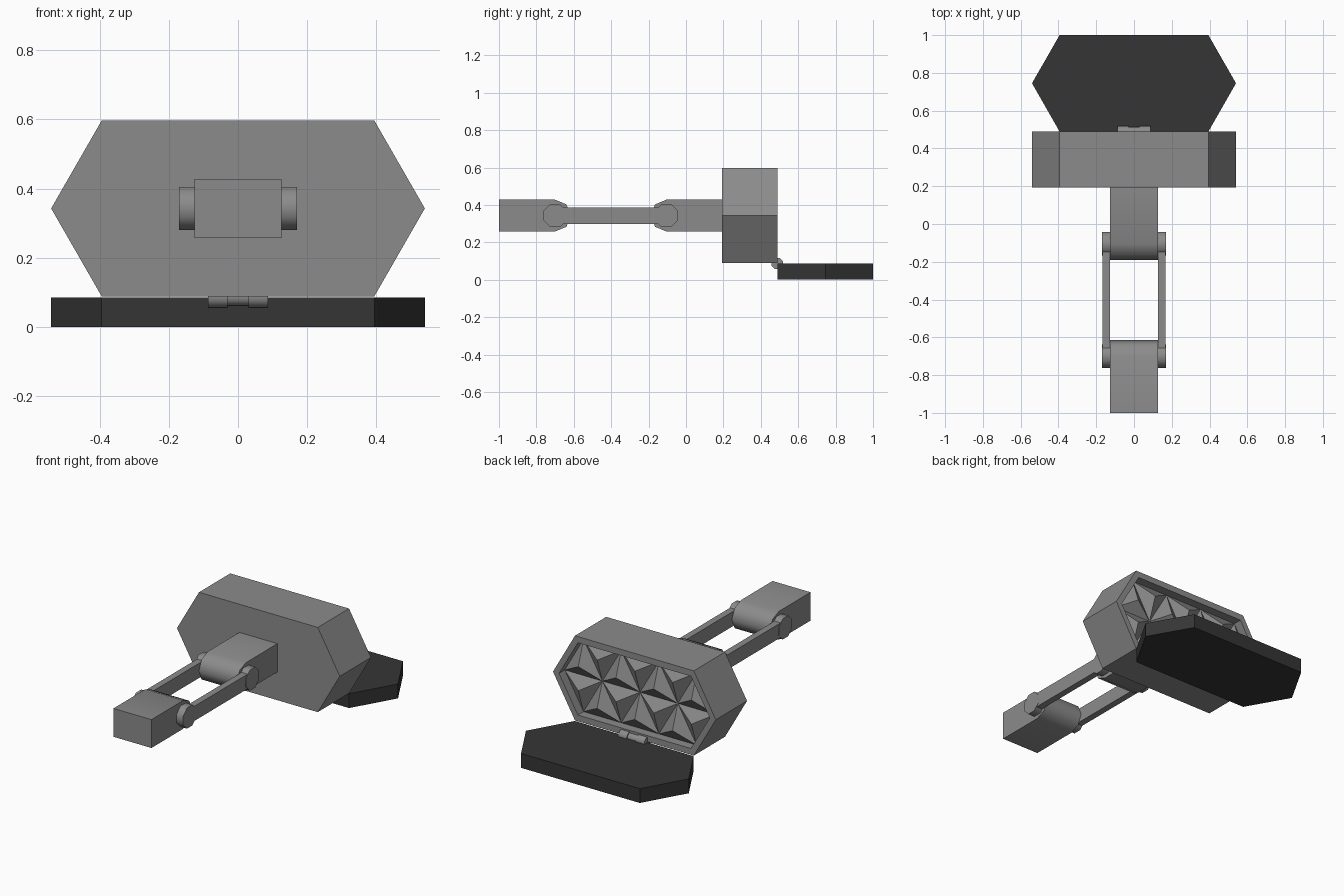
import bpy, bmesh, math
from mathutils import Vector

if "Cube" in bpy.data.objects:
    bpy.data.objects.remove(bpy.data.objects["Cube"])


def material(name, value):
    m = bpy.data.materials.new(name)
    m.diffuse_color = (value, value, value, 1)
    m.use_nodes = True
    m.node_tree.nodes["Principled BSDF"].inputs["Base Color"].default_value = m.diffuse_color
    return m


GREY = material("mid grey", 0.26)
DARK = material("charcoal", 0.036)
CZ = 0.343                      # height of the arm and case centre


def finish(name, bm, mat, smooth=False, recalc=True):
    if recalc:
        bmesh.ops.recalc_face_normals(bm, faces=bm.faces[:])
    me = bpy.data.meshes.new(name)
    bm.to_mesh(me)
    bm.free()
    me.materials.append(mat)
    ob = bpy.data.objects.new(name, me)
    bpy.context.collection.objects.link(ob)
    if smooth:
        bpy.ops.object.select_all(action='DESELECT')
        ob.select_set(True)
        bpy.context.view_layer.objects.active = ob
        bpy.ops.object.shade_smooth_by_angle(angle=math.radians(50))
    return ob


def loft(name, loops, mat, smooth=False):
    """Bridge equal-sized point loops and cap both ends."""
    bm = bmesh.new()
    rings = [[bm.verts.new(p) for p in loop] for loop in loops]
    n = len(rings[0])
    for a, b in zip(rings, rings[1:]):
        for i in range(n):
            j = (i + 1) % n
            bm.faces.new((a[i], a[j], b[j], b[i]))
    bm.faces.new(rings[0])
    bm.faces.new(rings[-1])
    return finish(name, bm, mat, smooth)


def extrude_x(name, profile, x0, x1, mat=GREY, smooth=False):
    """Extrude a (y, z) profile along x."""
    return loft(name, [[(x, y, z) for y, z in profile] for x in (x0, x1)], mat, smooth)


def octagon(y, z, r, turn=0.0):
    return [(y + r * math.cos(math.tau * i / 8 + turn),
             z + r * math.sin(math.tau * i / 8 + turn)) for i in range(8)]


def hexagon(tip, shoulder, half):
    return [(-tip, 0), (-shoulder, half), (shoulder, half),
            (tip, 0), (shoulder, -half), (-shoulder, -half)]


# Case: hexagonal box with a recessed back
S = 0.25                        # tile side
H = S * math.sqrt(3) / 2        # tile height
outer = hexagon(0.54, 0.394, 0.254)
inner = hexagon(2 * S, 1.5 * S, H)
FLOOR = 0.435
loft("case", [[(x, y, CZ + z) for x, z in prof] for prof, y in
              ((outer, 0.193), (outer, 0.489), (inner, 0.489), (inner, FLOOR - 0.005))], GREY)

# Reflector: two mirrored rows of triangular pyramids
bm = bmesh.new()
for side in (1, -1):
    tiles = [((-2 + i) * S, 0, H) for i in range(4)] + [((-1.5 + i) * S, H, 0) for i in range(3)]
    for x, base, tip in tiles:
        pts = [Vector((x, FLOOR, CZ + side * base)), Vector((x + S, FLOOR, CZ + side * base)),
               Vector((x + S / 2, FLOOR, CZ + side * tip))]
        apex = sum(pts, Vector()) / 3 + Vector((0, 0.05, 0))
        for i in range(3):
            f = bm.faces.new([bm.verts.new(p) for p in (pts[i], pts[(i + 1) % 3], apex)])
            f.normal_update()
            if f.normal.y < 0:
                f.normal_flip()
bmesh.ops.remove_doubles(bm, verts=bm.verts[:], dist=0.0005)
finish("reflector_pyramids", bm, GREY, recalc=False)

# Lid: folded down flat behind the case
loft("lid", [[(x, 0.745 + y, z) for x, y in hexagon(0.54, 0.394, 0.255)]
             for z in (0, 0.086)], DARK)

# Hinge: two knuckles and a thinner middle
for name, x0, x1, r in (("hinge_knuckle_left", -0.087, -0.03, 0.033),
                        ("hinge_middle", -0.03, 0.03, 0.027),
                        ("hinge_knuckle_right", 0.03, 0.087, 0.033)):
    extrude_x(name, octagon(0.488, 0.087, r, math.pi / 8), x0, x1, smooth=True)

# Arm blocks: square bars with a half-round end at the pivot
PIVOTS = (-0.70, -0.105)
R = 0.085
for name, pivot, back, d in (("outer_arm_block", PIVOTS[0], -1.0, 1),
                             ("inner_arm_block", PIVOTS[1], 0.195, -1)):
    prof = [(back, CZ - R), *[(pivot + d * R * math.cos(a), CZ + R * math.sin(a))
                              for a in [math.pi / 4 * k for k in range(-2, 3)]], (back, CZ + R)]
    extrude_x(name, prof, -0.126, 0.126, smooth=True)

# Links: side bars with octagonal pivot discs
for side, s in (("left", -1), ("right", 1)):
    b = 0.044
    extrude_x("link_bar_" + side, [(PIVOTS[0], CZ - b), (PIVOTS[1], CZ - b),
                                   (PIVOTS[1], CZ + b), (PIVOTS[0], CZ + b)],
              s * 0.128, s * 0.168)
    for end, pivot in zip(("outer", "inner"), PIVOTS):
        extrude_x(f"pivot_disc_{side}_{end}", octagon(pivot, CZ, 0.067, math.pi / 8),
                  s * 0.12, s * 0.17, smooth=True)
